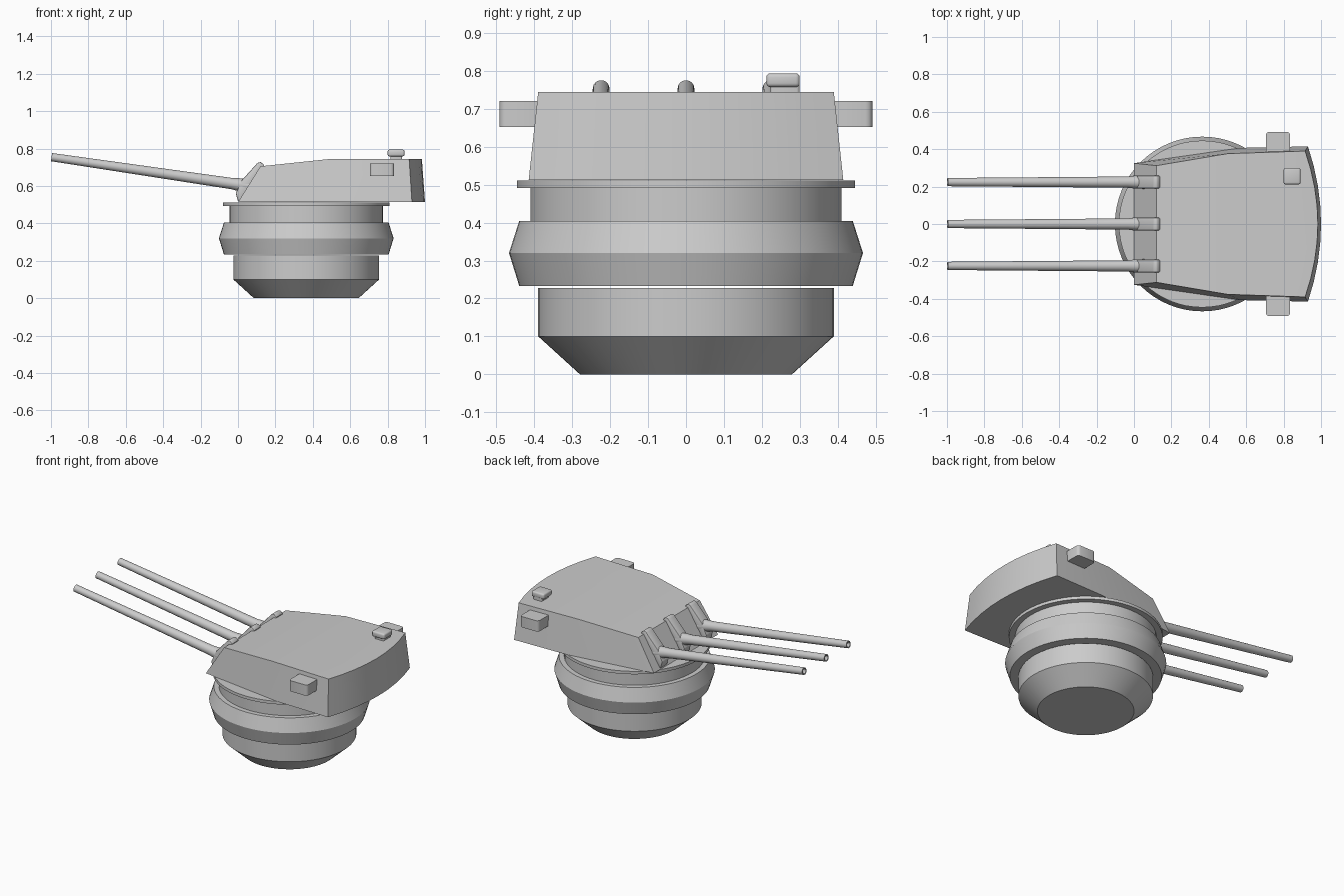
import bpy, bmesh, math
from mathutils import Vector, Matrix

if "Cube" in bpy.data.objects:
    bpy.data.objects.remove(bpy.data.objects["Cube"])


def finish(bm, name, angle=None):
    bmesh.ops.recalc_face_normals(bm, faces=bm.faces)
    me = bpy.data.meshes.new(name)
    bm.to_mesh(me)
    bm.free()
    ob = bpy.data.objects.new(name, me)
    bpy.context.collection.objects.link(ob)
    if angle:
        bpy.ops.object.select_all(action='DESELECT')
        ob.select_set(True)
        bpy.context.view_layer.objects.active = ob
        bpy.ops.object.shade_smooth_by_angle(angle=math.radians(angle))
    return ob


def lathe(name, profile, segs, matrix):
    """Spin (radius, height) points round z; both ends are capped."""
    bm = bmesh.new()
    rings = []
    for r, z in profile:
        rings.append([bm.verts.new((r * math.cos(2 * math.pi * i / segs),
                                    r * math.sin(2 * math.pi * i / segs), z))
                      for i in range(segs)])
    for a, b in zip(rings, rings[1:]):
        for i in range(segs):
            j = (i + 1) % segs
            bm.faces.new((a[i], a[j], b[j], b[i]))
    bm.faces.new(rings[0])
    bm.faces.new(rings[-1])
    bm.transform(matrix)
    return finish(bm, name, 25)


def box(name, lo, hi, bevel, axis=None):
    """Box with rounded edges; axis limits rounding to edges along it."""
    bm = bmesh.new()
    bmesh.ops.create_cube(bm, size=1)
    for v in bm.verts:
        v.co = [l + (c + 0.5) * (h - l) for c, l, h in zip(v.co, lo, hi)]
    edges = [e for e in bm.edges if axis is None or
             abs((e.verts[0].co - e.verts[1].co).normalized()[axis]) > 0.9]
    bmesh.ops.bevel(bm, geom=edges, offset=bevel, segments=3,
                    profile=0.5, affect='EDGES')
    return finish(bm, name, 35)


# Barbette: lower drum, armoured collar and roller flange
base = Matrix.Translation((0.365, 0, 0))
lathe("lower_drum", [(0.28, 0), (0.39, 0.10), (0.39, 0.228)], 64, base)
lathe("collar", [(0.44, 0.233), (0.467, 0.32), (0.44, 0.405), (0.41, 0.405),
                 (0.41, 0.492), (0.446, 0.492), (0.446, 0.511)], 64, base)

# Gunhouse: bottom and top outlines, with a curved rear wall
def rear(x_side, half, x_mid):
    return [(x_side + (x_mid - x_side) * (1 - t * t), half * t)
            for t in (0.75, 0.5, 0.25, 0)]

low = [(0, 0.325), (0.57, 0.407), (0.93, 0.415)] + rear(0.93, 0.415, 1.0)
top = [(0.12, 0.312), (0.5, 0.376), (0.915, 0.39)] + rear(0.915, 0.39, 0.983)
bm = bmesh.new()

def outline(pts, zs):
    full = [(x, y, z) for (x, y), z in zip(pts, zs)]
    full += [(x, -y, z) for x, y, z in reversed(full[:-1])]
    return [bm.verts.new(p) for p in full]

b = outline(low, [0.513] * 7)
t = outline(top, [0.705] + [0.745] * 6)
n = len(b)
for i in range(n):
    j = (i + 1) % n
    bm.faces.new((b[i], b[j], t[j], t[i]))
bm.faces.new(b)
bm.faces.new((t[0], t[1], t[-2], t[-1]))
bm.faces.new(t[1:-1])
finish(bm, "gunhouse", 20)

# Gun barrels with bores, and the raised port shields they pass through
root, tip = Vector((0.06, 0, 0.599)), Vector((-0.997, 0, 0.754))
length = (tip - root).length
turn = (tip - root).to_track_quat('Z', 'Y').to_matrix().to_4x4()
shield = [(0.0, 0.518), (-0.012, 0.56), (0.02, 0.63), (0.105, 0.724),
          (0.122, 0.728), (0.14, 0.712), (0.13, 0.69), (0.03, 0.518)]
for k, side in enumerate(("right", "centre", "left")):
    y = (k - 1) * 0.224
    lathe("barrel_" + side,
          [(0.036, 0), (0.034, 0.06), (0.030, 0.095), (0.027, 0.45),
           (0.022, length), (0.015, length), (0.015, length - 0.06)],
          24, Matrix.Translation(root + Vector((0, y, 0))) @ turn)
    bm = bmesh.new()
    face = bm.faces.new([bm.verts.new((x, y - 0.034, z)) for x, z in shield])
    ext = bmesh.ops.extrude_face_region(bm, geom=[face])
    bmesh.ops.translate(bm, vec=(0, 0.068, 0),
                        verts=[v for v in ext["geom"]
                               if isinstance(v, bmesh.types.BMVert)])
    bmesh.ops.recalc_face_normals(bm, faces=bm.faces)
    bmesh.ops.bevel(bm, geom=bm.edges[:], offset=0.006, segments=2,
                    profile=0.5, affect='EDGES', clamp_overlap=True)
    finish(bm, "port_shield_" + side, 35)

# Rangefinder ears on both sides
for s, side in ((1, "left"), (-1, "right")):
    ys = sorted((s * 0.36, s * 0.492))
    box("rangefinder_" + side, (0.705, ys[0], 0.652),
        (0.835, ys[1], 0.721), 0.018, axis=2)

# Roof sight on a low pedestal
box("sight_pedestal", (0.815, 0.222, 0.74), (0.878, 0.300, 0.765), 0.008, axis=2)
box("sight_head", (0.80, 0.212, 0.758), (0.89, 0.300, 0.794), 0.010)
